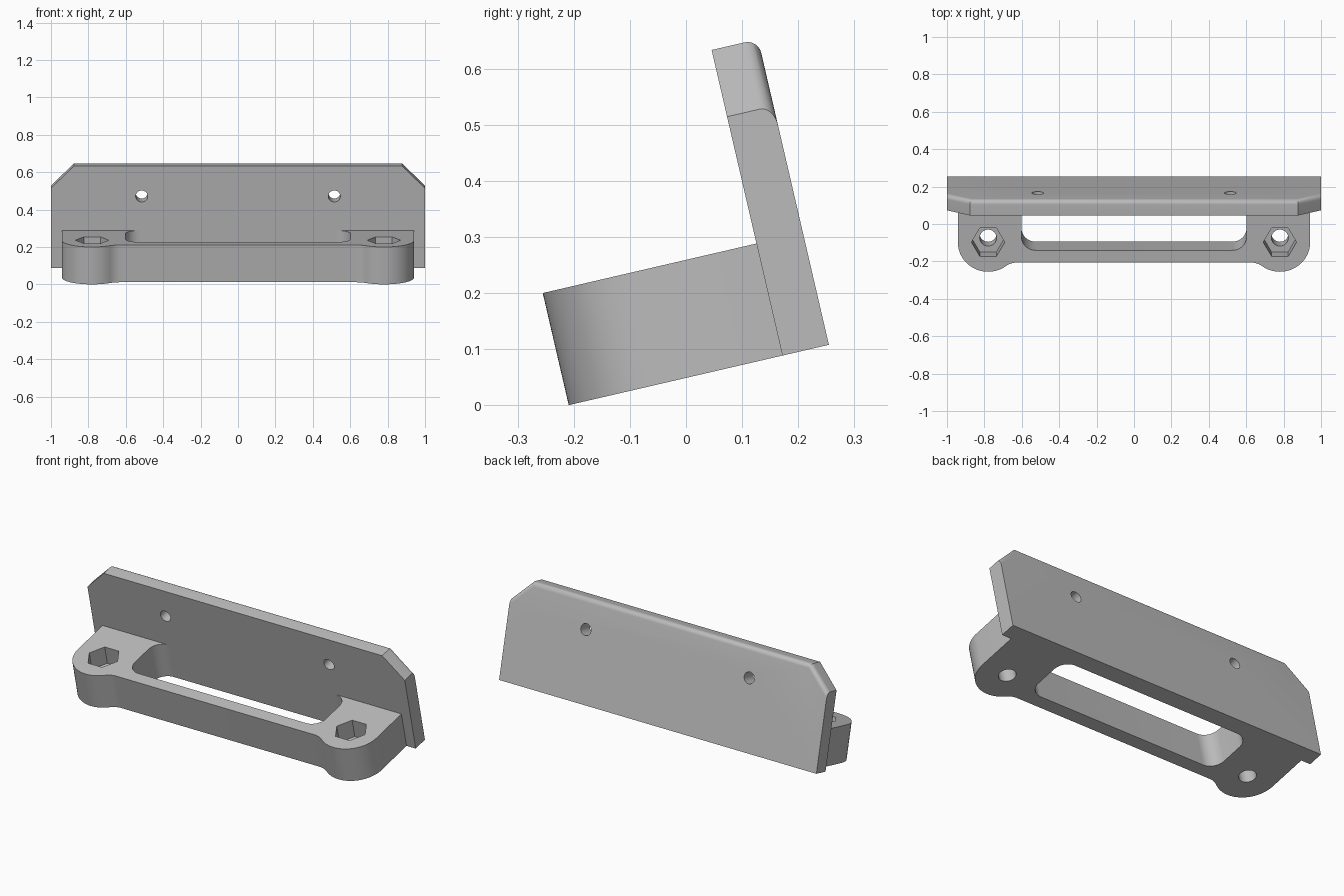
import bpy, bmesh
from math import radians, cos, sin, atan2, sqrt, degrees
from mathutils import Matrix

cube = bpy.data.objects.get("Cube")
if cube:
    bpy.data.objects.remove(cube, do_unlink=True)

grey = bpy.data.materials.new("plain_grey")
grey.use_nodes = True
grey.diffuse_color = (0.5, 0.5, 0.5, 1)
grey.node_tree.nodes["Principled BSDF"].inputs["Base Color"].default_value = (0.5, 0.5, 0.5, 1)

TILT = Matrix.Translation((0, -0.21, 0)) @ Matrix.Rotation(radians(13.05), 4, 'X')
HEIGHT, PLATE_FRONT, PLATE_BACK = 0.205, 0.392, 0.477


def arc(cx, cy, r, a0, a1, n=16):
    """Points along an arc, angles in degrees."""
    steps = [radians(a0 + (a1 - a0) * i / n) for i in range(n + 1)]
    return [(cx + r * cos(a), cy + r * sin(a)) for a in steps]


def mirrored(half):
    return half + [(-x, y) for x, y in reversed(half)]


def prism(name, outline, lo, hi, along):
    """Extrude an outline along depth 'y' or height 'z'."""
    def place(p, d):
        return (p[0], d, p[1]) if along == 'y' else (p[0], p[1], d)
    bm = bmesh.new()
    ends = [[bm.verts.new(place(p, d)) for p in outline] for d in (lo, hi)]
    for ring in ends:
        bm.faces.new(ring)
    n = len(outline)
    for i in range(n):
        j = (i + 1) % n
        bm.faces.new((ends[0][i], ends[0][j], ends[1][j], ends[1][i]))
    bmesh.ops.recalc_face_normals(bm, faces=bm.faces)
    mesh = bpy.data.meshes.new(name)
    bm.to_mesh(mesh)
    bm.free()
    mesh.materials.append(grey)
    obj = bpy.data.objects.new(name, mesh)
    bpy.context.collection.objects.link(obj)
    return obj


def cut(obj, cutters):
    """Subtract the cutters for good and remove them."""
    for c in cutters:
        c.hide_render = True
        mod = obj.modifiers.new("cut", 'BOOLEAN')
        mod.operation, mod.solver, mod.object = 'DIFFERENCE', 'EXACT', c
    dg = bpy.context.evaluated_depsgraph_get()
    mesh = bpy.data.meshes.new_from_object(obj.evaluated_get(dg))
    obj.modifiers.clear()
    obj.data = mesh
    for c in cutters:
        bpy.data.objects.remove(c, do_unlink=True)


def finish(obj):
    obj.data.transform(TILT)
    bpy.ops.object.select_all(action='DESELECT')
    obj.select_set(True)
    bpy.context.view_layer.objects.active = obj
    bpy.ops.object.shade_smooth_by_angle(angle=radians(30))


# Mounting base: front bar, two rounded ears and an open slot behind the bar
ear_x, ear_y, ear_r = 0.78, 0.163, 0.162
bar_front, bar_back, blend_r, slot_r = 0.052, 0.119, 0.1, 0.075
rise = ear_y - (bar_front - blend_r)
run = sqrt((ear_r + blend_r) ** 2 - rise ** 2)
ang = degrees(atan2(rise, run))
slot_x = 0.602 - slot_r
half = arc(ear_x - run, bar_front - blend_r, blend_r, 90, ang, 8)
half += arc(ear_x, ear_y, ear_r, 180 + ang, 360, 28)[1:]
half += [(ear_x + ear_r, PLATE_FRONT)]
half += arc(slot_x, PLATE_FRONT - slot_r, slot_r, 90, 0)
half += arc(slot_x, bar_back + slot_r, slot_r, 0, -90)
base = prism("mounting_base", mirrored(half), 0, HEIGHT, 'z')

# Bolt holes with hexagonal nut pockets
cutters = []
for side in (-1, 1):
    x = side * ear_x
    cutters.append(prism("bolt_cutter", arc(x, ear_y, 0.045, 0, 360, 32)[:-1], -0.1, 0.3, 'z'))
    cutters.append(prism("nut_cutter", arc(x, ear_y, 0.089, 0, 360, 6)[:-1], 0.1, 0.3, 'z'))
cut(base, cutters)
finish(base)

# Upright plate with clipped top corners
plate = prism("back_plate", mirrored([(1, 0), (1, 0.437), (0.877, 0.559)]),
              PLATE_FRONT, PLATE_BACK, 'y')

# Round the rear edges of the top and the clipped corners
bm = bmesh.new()
bm.from_mesh(plate.data)
rear_top = [e for e in bm.edges
            if all(v.co.y > PLATE_BACK - 0.01 and v.co.z > 0.4 for v in e.verts)]
bmesh.ops.bevel(bm, geom=rear_top, offset=0.025, segments=8, profile=0.5, affect='EDGES')
bm.to_mesh(plate.data)
bm.free()

# Screw holes through the plate
cut(plate, [prism("screw_cutter", arc(s * 0.515, 0.393, 0.032, 0, 360, 32)[:-1], 0.3, 0.6, 'y')
            for s in (-1, 1)])
finish(plate)
